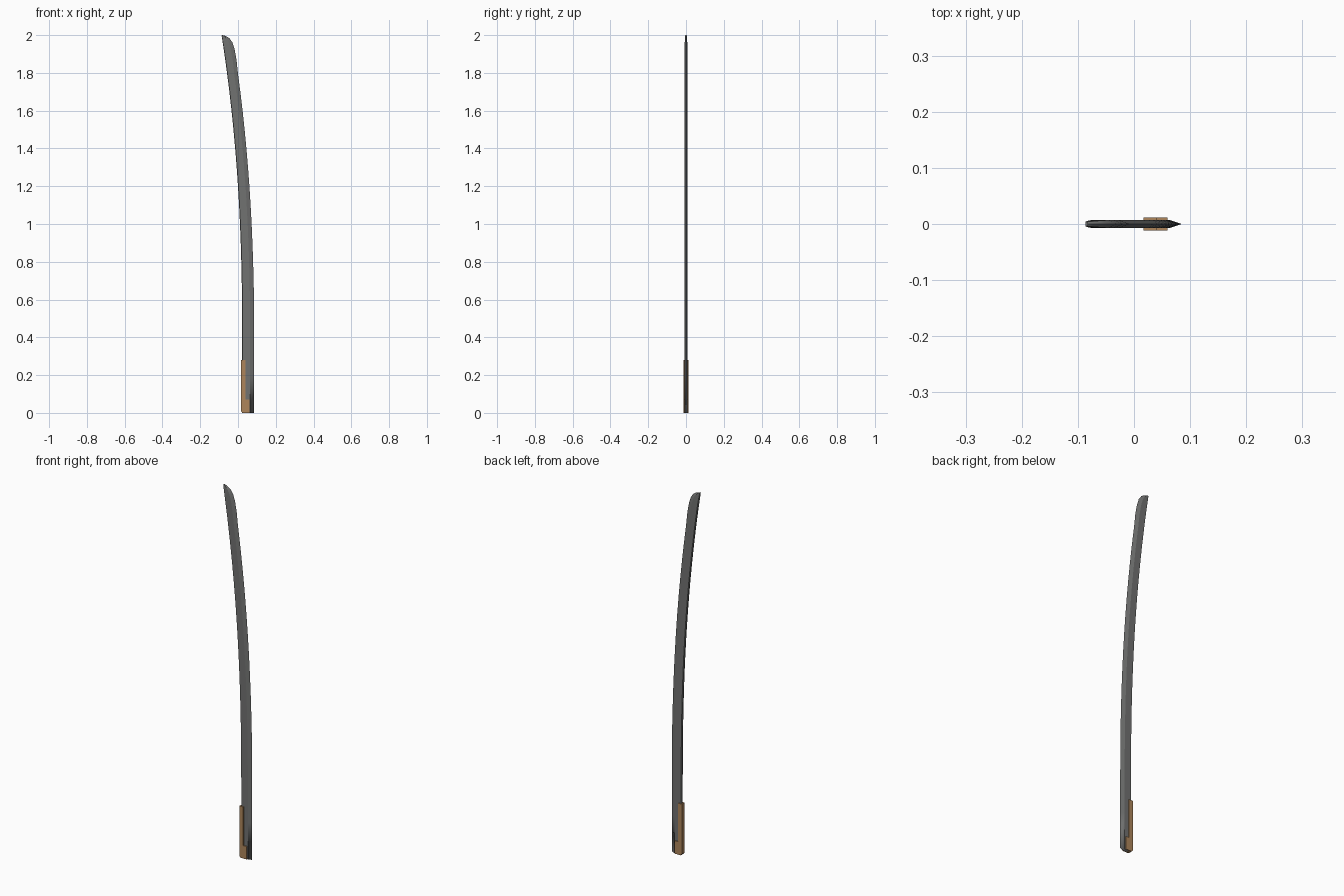
import bpy, bmesh

if "Cube" in bpy.data.objects:
    bpy.data.objects.remove(bpy.data.objects["Cube"])

def material(name, rgb):
    m = bpy.data.materials.new(name)
    m.diffuse_color = (*rgb, 1)
    m.use_nodes = True
    m.node_tree.nodes["Principled BSDF"].inputs["Base Color"].default_value = m.diffuse_color
    return m

steel = material("dark steel", (0.165, 0.168, 0.165))
bronze = material("bronze", (0.42, 0.235, 0.105))

def make(name, bm, mat):
    bmesh.ops.recalc_face_normals(bm, faces=bm.faces)
    me = bpy.data.meshes.new(name)
    bm.to_mesh(me)
    bm.free()
    me.materials.append(mat)
    ob = bpy.data.objects.new(name, me)
    bpy.context.collection.objects.link(ob)
    return ob

# Blade: spine curve with a cutting edge, lofted from six-sided sections
def spine(z):
    return 0.022 - 0.109 * max(0, (z - 0.4) / 1.6) ** 2.3

rows = []
for z in [0, 0.2] + [0.4 + 0.1 * i for i in range(15)]:
    width = 0.0635 - 0.006 * max(0, (z - 0.6) / 1.2)
    rows.append((spine(z), z, spine(z) + width, z))
# rounded tip rows: spine height, then edge point
for sz, ex, ez in [(1.86, -0.008, 1.87), (1.91, -0.018, 1.925), (1.945, -0.03, 1.962),
                   (1.97, -0.046, 1.984), (1.99, -0.066, 1.996), (1.998, -0.082, 2.0)]:
    rows.append((spine(sz), sz, ex, ez))

bm = bmesh.new()
rings = []
for sx, sz, ex, ez in rows:
    w = ex - sx
    def point(f, y):
        return bm.verts.new((sx + w * f, y, sz + (ez - sz) * f))
    b, T = 0.66, 0.007 * min(1, 0.5 + w / 0.1)
    rings.append([point(0, 0), point(0.04, -T), point(b, -T),
                  point(1, 0), point(b, T), point(0.04, T)])
for a, c in zip(rings, rings[1:]):
    for i in range(6):
        j = (i + 1) % 6
        f = bm.faces.new((a[i], a[j], c[j], c[i]))
        f.smooth = i in (2, 3)
base = bm.faces.new(rings[0])
base.smooth = True
bm.faces.new(rings[-1])
bm.edges.ensure_lookup_table()
for a, c in zip(rings, rings[1:]):
    bm.edges.get((a[3], c[3])).smooth = False
make("blade", bm, steel)

# Collar: L-shaped profile wrapped over the spine at the base
bm = bmesh.new()
outline = [(0.024, 0), (0.06, 0), (0.06, 0.07), (0.04, 0.07),
           (0.04, 0.28), (0.017, 0.28), (0.017, 0.008)]
face = bm.faces.new([bm.verts.new((x, -0.012, z)) for x, z in outline])
ext = bmesh.ops.extrude_face_region(bm, geom=[face])
for v in ext["geom"]:
    if isinstance(v, bmesh.types.BMVert):
        v.co.y = 0.012
make("blade_collar", bm, bronze)
